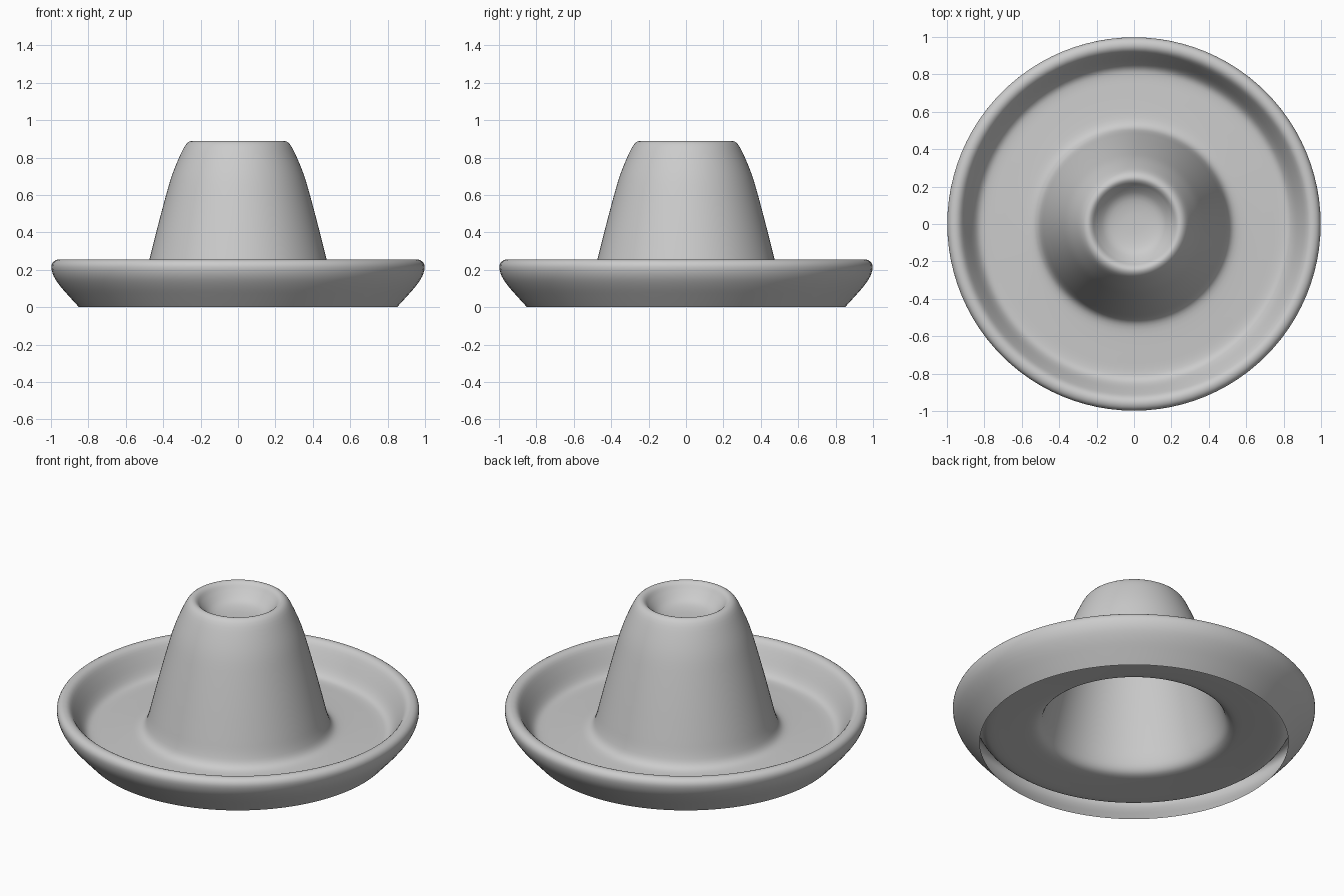
import bpy, bmesh, math
from mathutils import Vector

if "Cube" in bpy.data.objects:
    bpy.data.objects.remove(bpy.data.objects["Cube"])

# Half profile (radius, height): crown dimple, crown, brim floor, rolled rim, open skirt
profile = [(0, .785), (.08, .788), (.15, .805), (.20, .85), (.225, .88), (.25, .889),
           (.28, .868), (.315, .80), (.355, .70), (.39, .58), (.435, .41), (.475, .25),
           (.495, .17), (.515, .122), (.55, .098), (.62, .09), (.72, .085), (.79, .083),
           (.83, .092), (.86, .125), (.895, .19), (.925, .24), (.955, .255), (.985, .245),
           (.998, .215), (.985, .165), (.95, .112), (.90, .055), (.85, 0)]


def smooth(points, steps):
    """Catmull-Rom curve through the profile points."""
    p = [Vector(q) for q in points]
    p = [p[0] * 2 - p[1]] + p + [p[-1] * 2 - p[-2]]
    out = []
    for a, b, c, d in zip(p, p[1:], p[2:], p[3:]):
        for i in range(steps):
            t = i / steps
            out.append(.5 * (2 * b + (c - a) * t + (2 * a - 5 * b + 4 * c - d) * t * t
                             + (3 * b - a - 3 * c + d) * t ** 3))
    return out + [p[-2]]


# Hat shell: revolve the profile around z
bm = bmesh.new()
pts = smooth(profile, 3)
verts = [bm.verts.new((max(r, 0), 0, z)) for r, z in pts]
edges = [bm.edges.new(pair) for pair in zip(verts, verts[1:])]
bmesh.ops.spin(bm, geom=verts + edges, cent=(0, 0, 0), axis=(0, 0, 1),
               angle=math.tau, steps=96)
bmesh.ops.remove_doubles(bm, verts=bm.verts, dist=1e-4)
bmesh.ops.recalc_face_normals(bm, faces=bm.faces)
bm.faces.ensure_lookup_table()
centre_face = min(bm.faces, key=lambda f: f.calc_center_median().xy.length)
if centre_face.normal.z < 0:
    bmesh.ops.reverse_faces(bm, faces=bm.faces)
for f in bm.faces:
    f.smooth = True
mesh = bpy.data.meshes.new("wide_brim_hat")
bm.to_mesh(mesh)
bm.free()
bpy.context.collection.objects.link(bpy.data.objects.new("wide_brim_hat", mesh))
